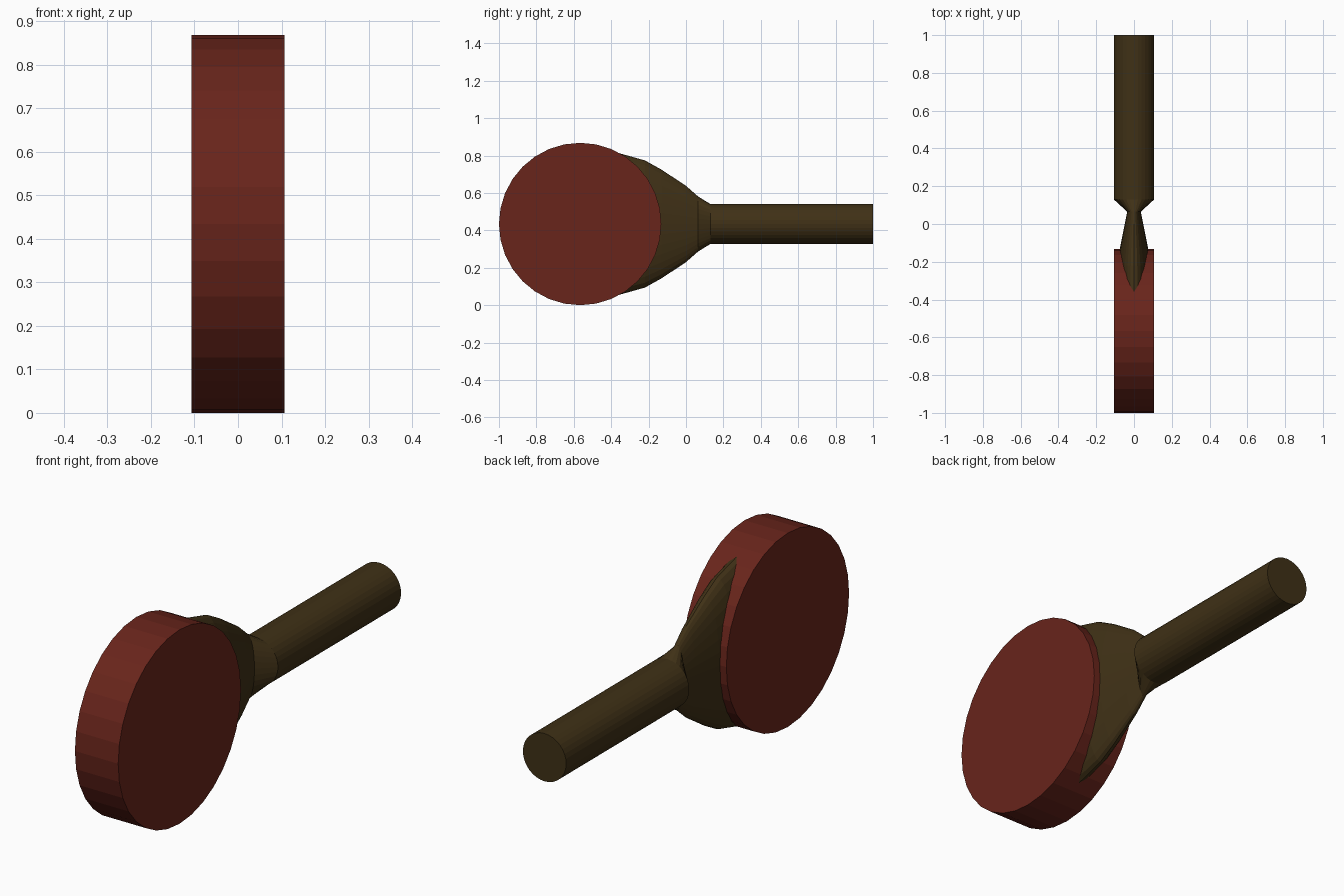
import bpy
from math import sin, cos, pi

if "Cube" in bpy.data.objects:
    bpy.data.objects.remove(bpy.data.objects["Cube"])

SIDES = 32
AXIS_Z = 0.434


def material(name, rgb):
    mat = bpy.data.materials.new(name)
    mat.diffuse_color = (*rgb, 1)
    mat.use_nodes = True
    mat.node_tree.nodes["Principled BSDF"].inputs["Base Color"].default_value = mat.diffuse_color
    return mat


def loft_y(name, stations, mat):
    """Skin elliptical rings (y, half width x, half height z) along y, with end caps."""
    verts, faces = [], []
    for y, a, b in stations:
        for i in range(SIDES):
            t = 2 * pi * i / SIDES
            verts.append((a * cos(t), y, AXIS_Z + b * sin(t)))
    for r in range(len(stations) - 1):
        for i in range(SIDES):
            j = (i + 1) % SIDES
            faces.append((r * SIDES + i, r * SIDES + j,
                          (r + 1) * SIDES + j, (r + 1) * SIDES + i))
    last = (len(stations) - 1) * SIDES
    faces.append(tuple(reversed(range(SIDES))))
    faces.append(tuple(range(last, last + SIDES)))
    mesh = bpy.data.meshes.new(name)
    mesh.from_pydata(verts, [], faces)
    mesh.materials.append(mat)
    obj = bpy.data.objects.new(name, mesh)
    bpy.context.collection.objects.link(obj)
    return obj


red = material("red_rubber", (0.14, 0.018, 0.011))
brown = material("dark_wood", (0.05, 0.03, 0.008))

# Round head: a thick disc lying across x
bpy.ops.mesh.primitive_cylinder_add(vertices=SIDES, radius=0.434, depth=0.214,
                                    location=(0, -0.566, AXIS_Z),
                                    rotation=(0, pi / 2, 0))
head = bpy.context.object
head.name = "paddle_head"
head.data.materials.append(red)

# Handle: round grip, pinched neck, then a flared blade running into the head
loft_y("handle", [
    (-0.38, 0.100, 0.385),
    (-0.22, 0.088, 0.340),
    (-0.13, 0.075, 0.290),
    (0.00, 0.049, 0.204),
    (0.065, 0.036, 0.147),
    (0.13, 0.107, 0.107),
    (1.00, 0.107, 0.107),
], brown)
